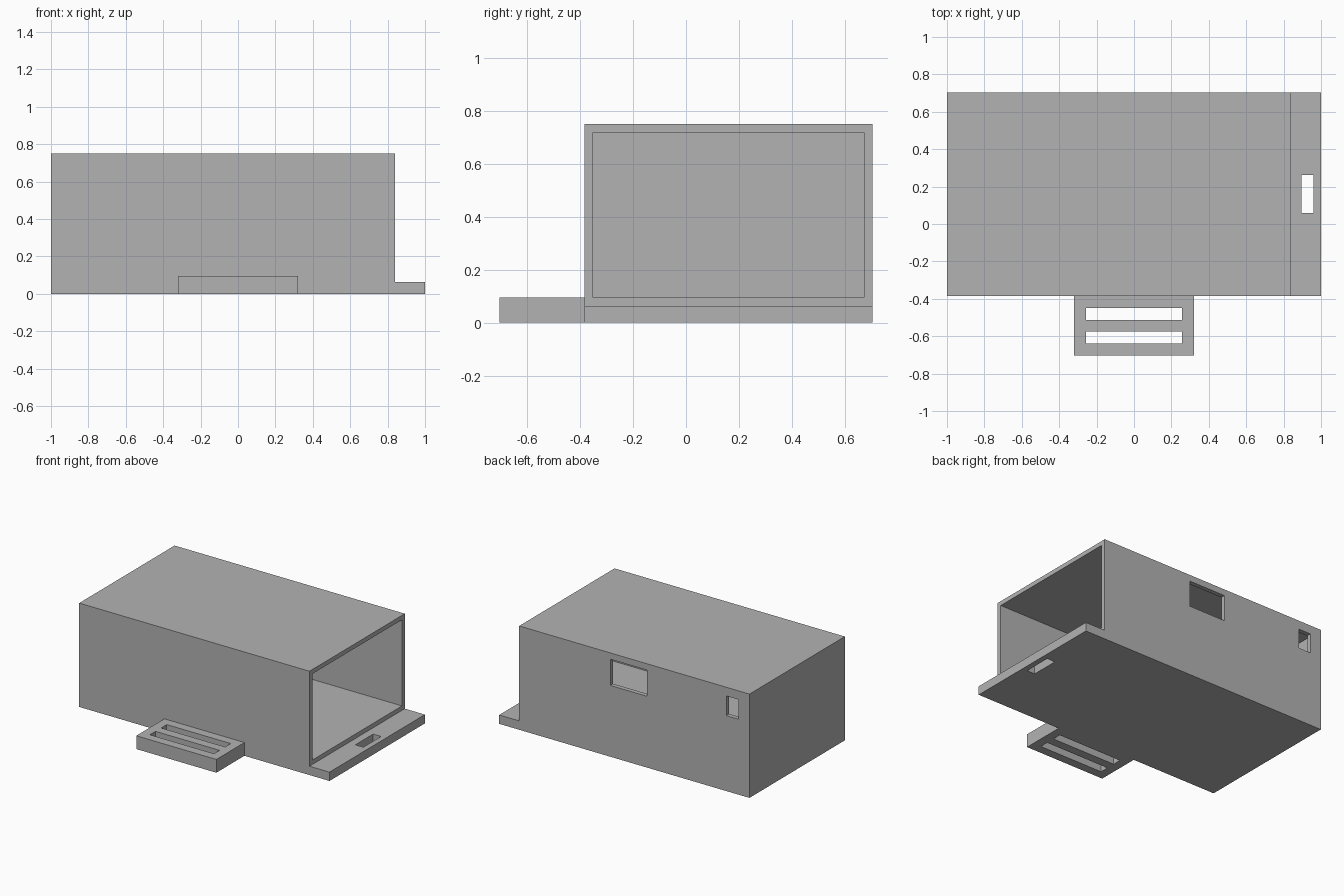
import bpy
import bmesh
from mathutils import Vector

if "Cube" in bpy.data.objects:
    bpy.data.objects.remove(bpy.data.objects["Cube"], do_unlink=True)

WALL = 0.032
LEFT, RIGHT = -1.0, 0.84          # housing extent in x
FRONT, BACK = -0.384, 0.704       # housing extent in y
HEIGHT = 0.75
FLOOR = 3 * WALL

grey = bpy.data.materials.new("plain_grey")
grey.use_nodes = True
grey.diffuse_color = (0.45, 0.45, 0.45, 1)
grey.node_tree.nodes["Principled BSDF"].inputs["Base Color"].default_value = grey.diffuse_color


def box(name, x, y, z):
    """Box spanning the given (min, max) ranges."""
    bm = bmesh.new()
    bmesh.ops.create_cube(bm, size=1)
    size = Vector((x[1] - x[0], y[1] - y[0], z[1] - z[0]))
    centre = Vector((sum(x), sum(y), sum(z))) / 2
    bmesh.ops.scale(bm, vec=size, verts=bm.verts)
    bmesh.ops.translate(bm, vec=centre, verts=bm.verts)
    mesh = bpy.data.meshes.new(name)
    bm.to_mesh(mesh)
    bm.free()
    mesh.materials.append(grey)
    obj = bpy.data.objects.new(name, mesh)
    bpy.context.collection.objects.link(obj)
    return obj


def cut(obj, *ranges):
    """Cut a box-shaped hole and bake the result."""
    cutter = box("cutter", *ranges)
    cutter.hide_render = True
    mod = obj.modifiers.new("hole", 'BOOLEAN')
    mod.operation = 'DIFFERENCE'
    mod.solver = 'EXACT'
    mod.object = cutter
    bpy.context.view_layer.update()
    graph = bpy.context.evaluated_depsgraph_get()
    baked = bpy.data.meshes.new_from_object(obj.evaluated_get(graph))
    obj.modifiers.clear()
    obj.data = baked
    bpy.data.objects.remove(cutter, do_unlink=True)


# Hollow housing, open on its left end
housing = box("housing", (LEFT, RIGHT), (FRONT, BACK), (0, HEIGHT))
cut(housing, (LEFT + WALL, RIGHT + 0.1), (FRONT + WALL, BACK - WALL), (FLOOR, HEIGHT - WALL))

# Two windows in the back wall
back_wall = (BACK - 2 * WALL, BACK + 0.1)
cut(housing, (-0.18, 0.112), back_wall, (0.515, 0.704))
cut(housing, (-0.912, -0.815), back_wall, (0.545, 0.687))

# Thin ledge below the opening, with one slot
ledge = box("end_ledge", (RIGHT, 1.0), (FRONT, BACK), (0, 2 * WALL))
cut(ledge, (0.896, 0.96), (0.06, 0.263), (-0.1, 0.2))

# Front strap tab with two parallel slots
tab = box("strap_tab", (-0.32, 0.32), (-0.704, FRONT), (0, FLOOR))
for y in (-0.64, -0.512):
    cut(tab, (-0.256, 0.256), (y, y + 2 * WALL), (-0.1, 0.2))
